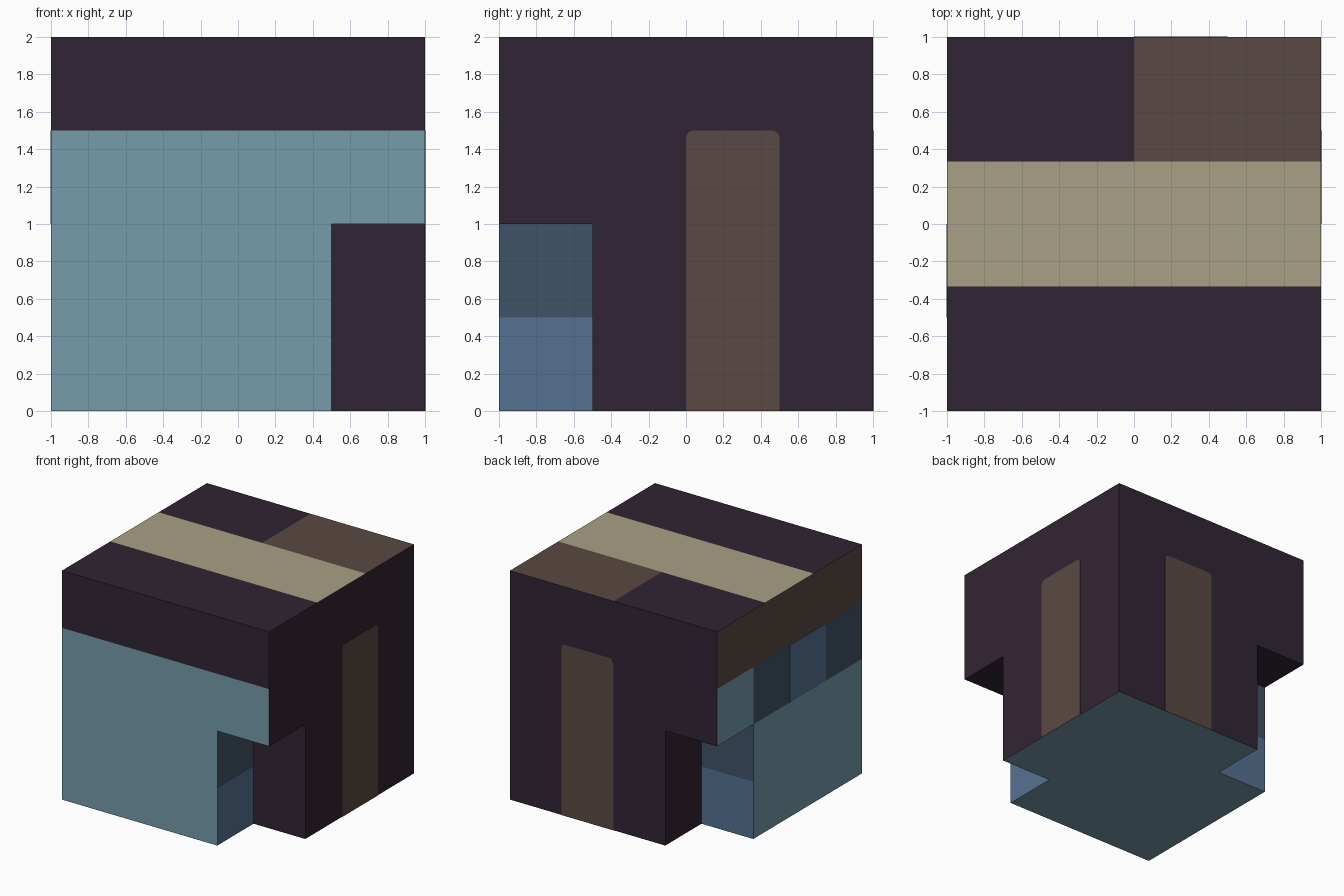
import bpy, bmesh, math
from mathutils import Vector

if "Cube" in bpy.data.objects:
    bpy.data.objects.remove(bpy.data.objects["Cube"])


def linear(c):
    return c / 12.92 if c <= 0.04045 else ((c + 0.055) / 1.055) ** 2.4


def material(name, hex_code):
    rgb = [int(hex_code[i:i + 2], 16) / 255 for i in (0, 2, 4)]
    m = bpy.data.materials.new(name)
    m.diffuse_color = (*[linear(c) for c in rgb], 1)
    m.use_nodes = True
    m.node_tree.nodes["Principled BSDF"].inputs["Base Color"].default_value = m.diffuse_color
    return m


DARK, BROWN, TAN, TEAL, BLUE, NAVY = range(6)
MATS = [material("dark plum", "312433"), material("brown", "5A4943"),
        material("tan", "A9A186"), material("teal", "769CAB"),
        material("blue", "557192"), material("dark blue", "405368")]


def finish(name, bm, mats):
    bmesh.ops.recalc_face_normals(bm, faces=bm.faces)
    me = bpy.data.meshes.new(name)
    bm.to_mesh(me)
    bm.free()
    for m in mats:
        me.materials.append(m)
    ob = bpy.data.objects.new(name, me)
    bpy.context.collection.objects.link(ob)
    return ob


# Block: a cube with two lower corner notches, built on a grid of cut lines
CUTS = [(-1, -0.5, 0, 0.5, 1),
        (-1, -0.5, -1 / 3, 1 / 3, 0.5, 1),
        (0, 0.5, 1, 1.5, 2)]
SIZE = [len(c) - 1 for c in CUTS]


def solid(cell):
    if any(not 0 <= cell[a] < SIZE[a] for a in range(3)):
        return False
    x, y, z = [(CUTS[a][cell[a]] + CUTS[a][cell[a] + 1]) / 2 for a in range(3)]
    notch = z < 1 and ((x > 0.5 and y < -0.5) or (x < -0.5 and y > 0.5))
    return not notch


def colour(c, axis, side):
    x, y, z = c
    outer = abs(c[axis]) > 0.99
    if axis == 2:
        if side < 0:
            return TEAL if z < 0.01 else DARK
        if abs(y) < 1 / 3:
            return TAN
        return BROWN if x > 0 and y > 0 else DARK
    if not outer:
        # notch walls: the walls of the blue half are two-tone
        if side > 0:
            return BLUE if z < 0.5 else NAVY
        return DARK
    if side > 0:
        return DARK
    if axis == 1:
        return DARK if z > 1.5 else TEAL
    if z > 1.5:
        return BROWN
    return TEAL if z < 1 or y > 0.5 else NAVY


bm = bmesh.new()
for i in range(SIZE[0]):
    for j in range(SIZE[1]):
        for k in range(SIZE[2]):
            cell = (i, j, k)
            if not solid(cell):
                continue
            for axis in range(3):
                for side in (-1, 1):
                    nb = list(cell)
                    nb[axis] += side
                    if solid(nb):
                        continue
                    u, v = [a for a in range(3) if a != axis]
                    pts = []
                    for du, dv in ((0, 0), (1, 0), (1, 1), (0, 1)):
                        p = Vector()
                        p[axis] = CUTS[axis][cell[axis] + (side > 0)]
                        p[u] = CUTS[u][cell[u] + du]
                        p[v] = CUTS[v][cell[v] + dv]
                        pts.append(p)
                    f = bm.faces.new([bm.verts.new(p) for p in pts])
                    f.material_index = colour(sum(pts, Vector()) / 4, axis, side)
bmesh.ops.remove_doubles(bm, verts=bm.verts, dist=1e-4)
finish("block", bm, MATS)


# Stripes: thin plates with rounded top corners, lying on the side faces
def stripe(name, place, normal, a, b, z0, z1, mat, r=0.04):
    bm = bmesh.new()
    outline = [(a, z0), (b, z0)]
    for cx, start in ((b - r, 0), (a + r, 90)):
        for s in range(5):
            t = math.radians(start + s * 22.5)
            outline.append((cx + r * math.cos(t), z1 - r + r * math.sin(t)))
    face = bm.faces.new([bm.verts.new(place(s, z)) for s, z in outline])
    ext = bmesh.ops.extrude_face_region(bm, geom=[face])
    moved = [g for g in ext["geom"] if isinstance(g, bmesh.types.BMVert)]
    bmesh.ops.translate(bm, verts=moved, vec=Vector(normal) * 0.004)
    finish(name, bm, [MATS[mat]])


stripe("right_stripe", lambda s, z: (0.999, s, z), (1, 0, 0), 0, 0.5, 0, 1.5, BROWN)
stripe("back_stripe", lambda s, z: (s, 0.999, z), (0, 1, 0), 0, 0.5, 0, 1.5, BROWN)
stripe("left_stripe", lambda s, z: (-0.999, s, z), (-1, 0, 0), -0.5, 0, 1, 1.5, BLUE)
